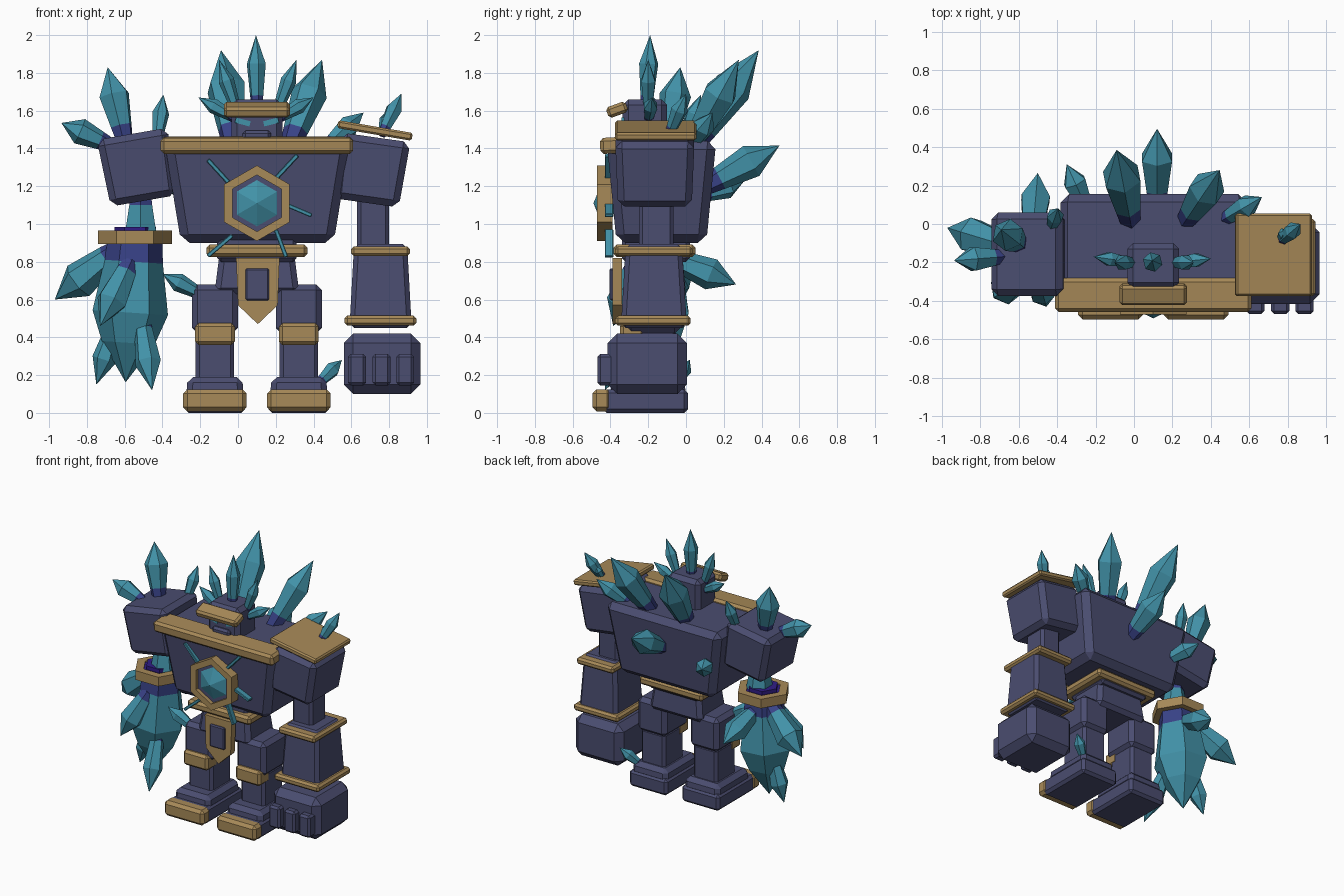
import bpy, bmesh
from math import sin, cos, pi, atan2
from mathutils import Vector, Matrix, Euler

cube = bpy.data.objects.get("Cube")
if cube:
    bpy.data.objects.remove(cube, do_unlink=True)


def material(name, rgb):
    m = bpy.data.materials.new(name)
    m.use_nodes = True
    m.diffuse_color = (*rgb, 1)
    m.node_tree.nodes["Principled BSDF"].inputs["Base Color"].default_value = (*rgb, 1)
    return m


STONE = material("slate stone", (0.069, 0.074, 0.162))
GOLD = material("dull gold", (0.39, 0.254, 0.098))
TEAL = material("teal crystal", (0.054, 0.287, 0.392))
BLUE = material("crystal root blue", (0.04, 0.054, 0.242))
PURPLE = material("purple core", (0.03, 0.012, 0.24))
MX, MY = 0.1, -0.17      # body middle


def finish(name, bm, mats):
    bmesh.ops.recalc_face_normals(bm, faces=bm.faces)
    me = bpy.data.meshes.new(name)
    bm.to_mesh(me)
    bm.free()
    for m in mats:
        me.materials.append(m)
    ob = bpy.data.objects.new(name, me)
    bpy.context.collection.objects.link(ob)
    return ob


def block(name, x, y, z, mat, bevel=0.02, top=1, bottom=1, rot=(0, 0, 0)):
    """Chamfered box from three (low, high) spans, optionally tapered and turned."""
    bm = bmesh.new()
    bmesh.ops.create_cube(bm, size=1)
    spans = (x, y, z)
    size = [b - a for a, b in spans]
    for v in bm.verts:
        k = top if v.co.z > 0 else bottom
        v.co = Vector((v.co.x * size[0] * k, v.co.y * size[1] * k, v.co.z * size[2]))
    if bevel:
        bmesh.ops.bevel(bm, geom=bm.edges[:], offset=bevel, segments=1, affect='EDGES')
    mid = Vector([(a + b) / 2 for a, b in spans])
    bm.transform(Matrix.Translation(mid) @ Euler(rot).to_matrix().to_4x4())
    return finish(name, bm, [mat])


def stack(name, base, axis, rings, mats, sides=6, phase=pi / 2):
    """Rings of (distance, radius) along an axis; mats colours each band, then the end cap."""
    axis = Vector(axis).normalized()
    turn = Matrix.Identity(3)
    if abs(axis.z) < 0.999:
        turn = axis.to_track_quat('Z', 'Y').to_matrix()
    elif axis.z < 0:
        turn = Matrix.Rotation(pi, 3, 'X')
    bm = bmesh.new()
    loops = []
    for d, r in rings:
        n = sides if r else 1
        loops.append([bm.verts.new(Vector(base) + turn @ Vector(
            (r * cos(phase + 2 * pi * i / sides), r * sin(phase + 2 * pi * i / sides), d)))
            for i in range(n)])
    bm.faces.new(loops[0])
    used = list(dict.fromkeys(mats))
    for a, b, m in zip(loops, loops[1:], mats):
        for i in range(sides):
            j = (i + 1) % sides
            ends = [b[j], b[i]] if len(b) > 1 else [b[0]]
            bm.faces.new([a[i], a[j]] + ends).material_index = used.index(m)
    if len(loops[-1]) > 1:
        bm.faces.new(loops[-1]).material_index = used.index(mats[-1])
    return finish(name, bm, used)


def crystal(name, base, tip, r, root=0.2):
    axis = Vector(tip) - Vector(base)
    n = axis.length
    stack(name, base, axis, [(0, r * .55), (n * root, r * .7), (n * .62, r), (n, 0)],
          [BLUE, TEAL, TEAL])


def plate(name, outline, y0, y1, mat):
    bm = bmesh.new()
    front = bm.faces.new([bm.verts.new((x, y0, z)) for x, z in outline])
    ext = bmesh.ops.extrude_face_region(bm, geom=[front], use_keep_orig=True)
    for v in ext["geom"]:
        if isinstance(v, bmesh.types.BMVert):
            v.co.y = y1
    return finish(name, bm, [mat])


def around(c, half):
    return (c - half, c + half)


# Torso, collar and waist
torso = block("torso", (-.39, .595), (-.42, .16), (.9, 1.44), STONE, .045, bottom=.82)
block("collar", (-.41, .61), (-.455, -.28), (1.375, 1.46), GOLD, .018, rot=(.06, 0, 0))
block("waist", around(MX, .21), (-.34, .02), (.8, .95), STONE)
block("belt", around(MX, .268), (-.385, .05), (.825, .892), GOLD, .018)
block("pelvis", around(MX, .225), (-.33, 0), (.63, .84), STONE, .03, top=.88)
plate("tabard", [(-.01, .82), (.22, .82), (.21, .57), (.105, .47), (0, .57)], -.39, -.34, GOLD)
block("tabard_inset", (.04, .165), (-.405, -.38), (.595, .765), STONE, .008)

# Chest emblem with its crystal veins
stack("emblem", (MX, -.39, 1.11), (0, -1, 0), [(0, .2), (.08, .2), (.08, .15), (.05, .15)],
      [GOLD, GOLD, GOLD, STONE])
stack("emblem_gem", (MX, -.435, 1.11), (0, -1, 0), [(0, .135), (.055, 0)], [TEAL])
for x0, z0, x1, z1 in [(-.16, 1.34, -.05, 1.22), (.315, 1.365, .19, 1.23), (.26, 1.1, .39, 1.045),
                       (-.03, .94, -.16, .83), (.2, .97, .255, .825)]:
    half = Vector((x1 - x0, z1 - z0)).length / 2
    block("chest_vein", around((x0 + x1) / 2, half), (-.43, -.385), around((z0 + z1) / 2, .011),
          TEAL, .004, rot=(0, -atan2(z1 - z0, x1 - x0), 0))

# Head
block("head", around(MX, .135), (-.335, -.1), (1.4, 1.66), STONE, .03)
block("jaw", around(MX, .075), (-.36, -.3), (1.43, 1.495), STONE, .015)
block("brow", around(MX, .175), (-.42, -.31), (1.575, 1.635), GOLD, .015, rot=(.35, 0, 0))
for s in (-1, 1):
    block("eye", around(MX + s * .075, .04), (-.342, -.32), around(1.54, .014), TEAL, 0,
          rot=(0, -s * .25, 0))

# Legs
for s in (-1, 1):
    side = "left" if s > 0 else "right"
    x = MX + s * .222
    block(side + "_thigh", around(x, .122), (-.32, -.03), (.42, .68), STONE, .03)
    block(side + "_shin", around(x, .102), (-.29, -.05), (.15, .44), STONE, .02)
    block(side + "_knee_guard", around(x, .105), (-.35, -.22), (.36, .475), GOLD, .018)
    block(side + "_foot", around(x, .16), (-.44, .01), (0, .125), STONE, .02)
    block(side + "_instep", around(x, .152), (-.4, 0), (.09, .19), STONE, .03, top=.95)
    block(side + "_toe_cap", around(x, .168), (-.495, -.395), (.008, .125), GOLD, .022)

# Upper arms
block("left_upper_arm", around(.705, .185), (-.375, .045), (1.11, 1.46), STONE, .035,
      bottom=.93, rot=(0, .14, 0))
block("right_upper_arm", around(-.53, .19), (-.375, .06), (1.12, 1.48), STONE, .035,
      bottom=.93, rot=(0, -.17, 0))
block("shoulder_pad", around(.725, .2), (-.375, .055), around(1.495, .021), GOLD, .01,
      rot=(0, .17, 0))

# Left forearm and fist
block("left_elbow", (.63, .8), (-.25, -.065), (.86, 1.16), STONE, .02)
block("left_gauntlet", around(.755, .165), (-.345, .005), (.45, .895), STONE, .025, top=.85)
block("gauntlet_top_trim", around(.755, .156), (-.375, .035), (.83, .882), GOLD, .015)
block("gauntlet_bottom_trim", around(.754, .19), (-.375, .025), (.462, .515), GOLD, .015)
block("left_fist", (.56, .965), (-.415, .005), (.1, .42), STONE, .05)
for x in (.63, .76, .885):
    block("knuckle", around(x, .047), (-.468, -.38), (.145, .312), STONE, .015)

# Right forearm of crystal with a cuff
AX, AY = -.545, -.16
stack("right_elbow_crystal", (AX + .03, AY, .93), (0, 0, 1),
      [(0, .1), (.1, .082), (.17, .07), (.25, .06)], [TEAL, TEAL, BLUE])
stack("cuff", (AX, AY, .895), (0, 0, 1), [(0, .195), (.07, .195), (.07, .13), (.062, .13)],
      [GOLD, GOLD, GOLD, PURPLE], phase=0)
stack("cuff_core", (AX, AY, .95), (0, 0, 1), [(0, .11), (.035, .11)], [PURPLE], phase=0)
stack("right_forearm_crystal", (AX, AY, .91), (-.05, 0, -.75),
      [(0, .145), (.11, .155), (.38, .2), (.54, .14), (.75, 0)], [BLUE, TEAL, TEAL, TEAL])
for base, tip, r in [((-.64, -.13, .5), (-.75, -.12, .15), .065),
                     ((-.51, -.24, .5), (-.455, -.43, .12), .07),
                     ((-.57, -.26, .8), (-.73, -.385, .46), .085),
                     ((-.64, -.12, .86), (-.97, -.02, .6), .1),
                     ((-.53, -.08, .82), (-.5, .265, .68), .085)]:
    crystal("forearm_shard", base, tip, r, .15)

# Crystals growing from the body
growths = {
    "crown_crystal": [((MX, -.21, 1.6), (.095, -.19, 2), .052),
                      ((.2, -.2, 1.58), (.31, -.2, 1.87), .042),
                      ((0, -.2, 1.58), (-.1, -.2, 1.87), .042),
                      ((.2, -.2, 1.55), (.4, -.18, 1.67), .04),
                      ((0, -.2, 1.55), (-.21, -.17, 1.67), .04)],
    "back_crystal": [((.27, .02, 1.4), (.445, .28, 1.87), .095),
                     ((-.02, .02, 1.4), (-.09, .385, 1.92), .105),
                     ((.12, .1, 1.2), (.12, .495, 1.415), .09),
                     ((-.24, .07, 1.15), (-.35, .31, 1.23), .065),
                     ((.46, .02, 1.4), (.665, .14, 1.59), .06)],
    "right_shoulder_crystal": [((-.6, -.1, 1.44), (-.69, -.03, 1.83), .085),
                               ((-.68, -.17, 1.42), (-.935, -.19, 1.535), .07),
                               ((-.43, -.02, 1.43), (-.395, .08, 1.685), .045)],
    "left_shoulder_crystal": [((.76, -.09, 1.47), (.865, 0, 1.69), .045),
                              ((.76, -.08, 1.48), (.79, -.03, 1.6), .03)],
    "thigh_crystal": [((-.18, -.27, .62), (-.4, -.28, .735), .05)],
    "foot_crystal": [((.42, -.06, .15), (.55, .02, .28), .042)],
}
for name, shards in growths.items():
    for base, tip, r in shards:
        crystal(name, base, tip, r)
